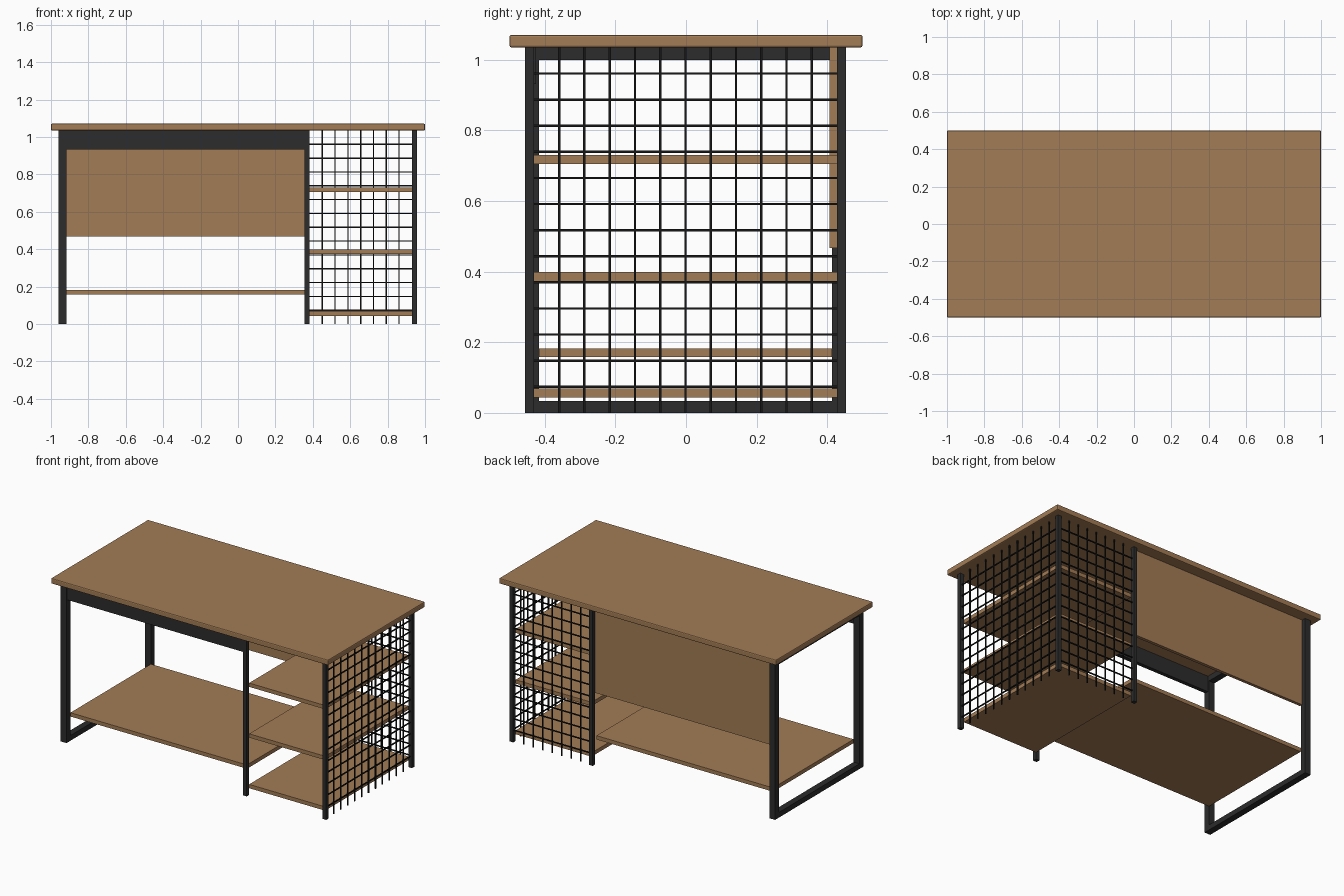
import bpy
import bmesh
from mathutils import Matrix, Vector

old = bpy.data.objects.get("Cube")
if old:
    bpy.data.objects.remove(old, do_unlink=True)


def material(name, rgb, rough):
    m = bpy.data.materials.new(name)
    m.use_nodes = True
    m.diffuse_color = (*rgb, 1)
    bsdf = m.node_tree.nodes["Principled BSDF"]
    bsdf.inputs["Base Color"].default_value = (*rgb, 1)
    bsdf.inputs["Roughness"].default_value = rough
    return m


wood = material("oak wood", (0.365, 0.2, 0.092), 0.6)
steel = material("dark steel", (0.025, 0.025, 0.026), 0.5)
wire = material("black wire", (0.008, 0.008, 0.008), 0.5)


def add_box(bm, x, y, z):
    """Add a box spanning the three (low, high) ranges."""
    centre = Vector([(a + b) / 2 for a, b in (x, y, z)])
    size = [b - a for a, b in (x, y, z)]
    bmesh.ops.create_cube(bm, size=1, matrix=Matrix.Translation(centre) @ Matrix.Diagonal((*size, 1)))


def boxes(name, mat, spans, bevel=0):
    """One object made from a list of box spans."""
    bm = bmesh.new()
    for span in spans:
        add_box(bm, *span)
    mesh = bpy.data.meshes.new(name)
    bm.to_mesh(mesh)
    bm.free()
    mesh.materials.append(mat)
    ob = bpy.data.objects.new(name, mesh)
    bpy.context.collection.objects.link(ob)
    if bevel:
        mod = ob.modifiers.new("Soft edges", 'BEVEL')
        mod.width = bevel
        mod.segments = 2
    return ob


TOP = 1.035                          # underside of the desktop
LEFT, MID_IN, MID, RIGHT, END = -0.918, 0.356, 0.382, 0.93, 0.956
FRONT, BACK = -0.456, 0.453          # outer faces of the legs
FRONT_IN, BACK_IN = -0.431, 0.428    # inner faces of the slim legs

# Desktop
boxes("desktop", wood, [((-1, 1), (-0.5, 0.5), (TOP, 1.071))], bevel=0.006)

# Left end frame: two legs joined by a top and a bottom rail
frame_x = (-0.96, LEFT)
inner = (-0.416, 0.414)
boxes("left_end_frame", steel, [
    (frame_x, (FRONT, inner[0]), (0, TOP)),
    (frame_x, (inner[1], BACK), (0, TOP)),
    (frame_x, inner, (0, 0.034)),
    (frame_x, inner, (1.0, TOP)),
])

# Slim legs around the shelf tower
for xname, xs in (("middle", (MID_IN, MID)), ("right", (RIGHT, END))):
    for yname, ys in (("front", (FRONT, FRONT_IN)), ("back", (BACK_IN, BACK))):
        boxes(f"{yname}_{xname}_leg", steel, [(xs, ys, (0, TOP))])

# Front apron, back panel and low shelf of the knee space
boxes("front_apron", steel, [((LEFT, MID_IN), (-0.45, -0.425), (0.932, TOP))])
boxes("back_panel", wood, [((LEFT, MID_IN), (0.407, 0.427), (0.467, TOP))])
boxes("low_shelf", wood, [((LEFT, MID_IN), inner, (0.158, 0.183))])

# Tower shelves
for name, z in (("bottom", 0.044), ("middle", 0.374), ("upper", 0.705)):
    boxes(f"{name}_tower_shelf", wood, [((MID, RIGHT), (FRONT_IN, BACK_IN), (z, z + 0.025))])

# Wire grids on the right side and the back of the tower
R = 0.0033


def wire_grid(name, lo, hi, columns, place):
    """Square-section wires; place(u_range, z_range) gives the box span."""
    rows = 14
    spans = []
    for i in range(1, columns):
        u = lo + (hi - lo) * i / columns
        spans.append(place((u - R, u + R), (0, TOP)))
    for k in range(1, rows):
        z = TOP * k / rows
        spans.append(place((lo, hi), (z - R, z + R)))
    boxes(name, wire, spans)


wire_grid("right_wire_grid", FRONT_IN, BACK_IN, 12,
          lambda u, z: ((0.943 - R, 0.943 + R), u, z))
wire_grid("back_wire_grid", MID, RIGHT, 8,
          lambda u, z: (u, (0.44 - R, 0.44 + R), z))
